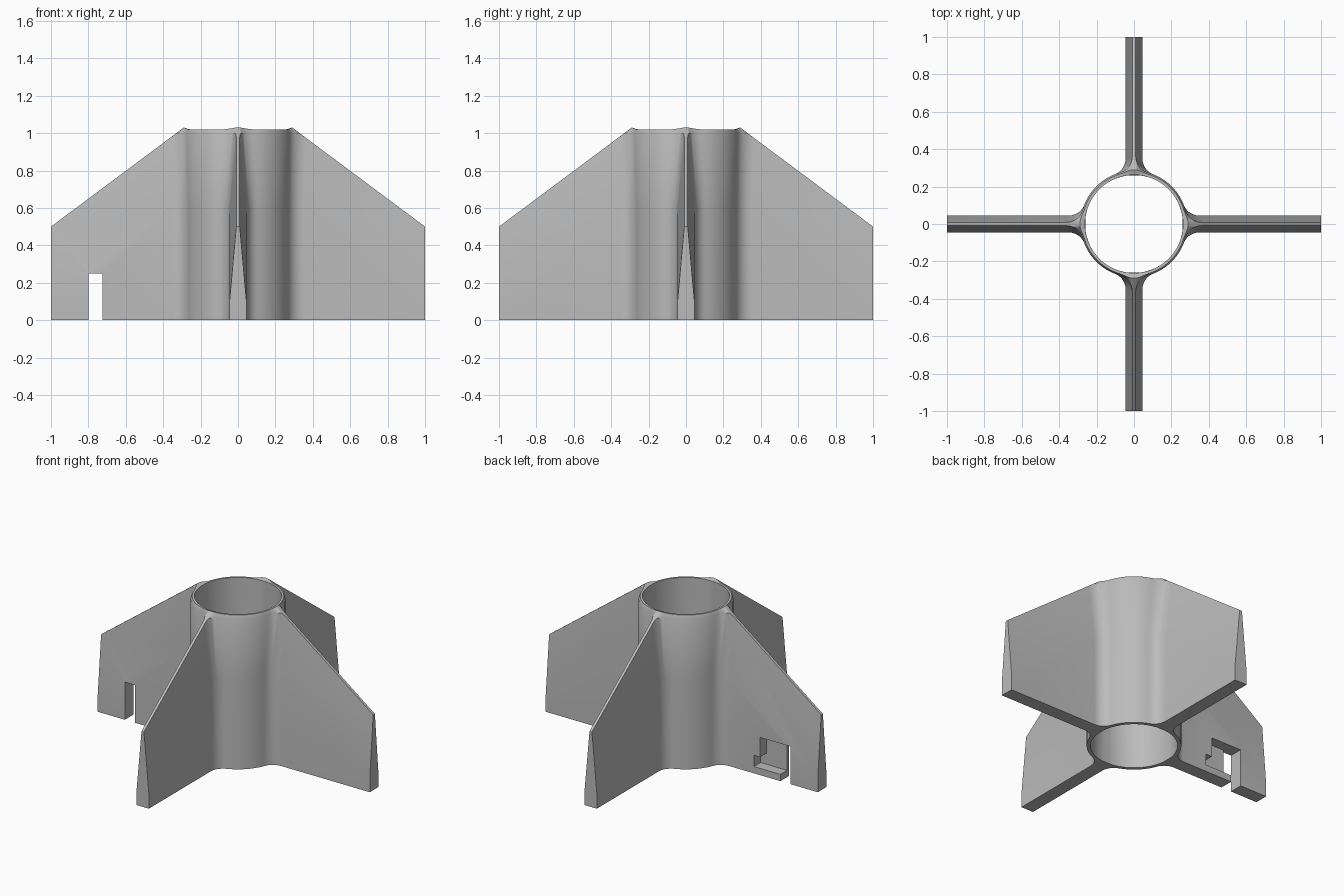
import bpy, bmesh
from math import sin, cos, atan2, sqrt, pi, radians
from mathutils import Vector

if "Cube" in bpy.data.objects:
    bpy.data.objects.remove(bpy.data.objects["Cube"], do_unlink=True)

TUBE_R, BORE_R, FILLET = 0.285, 0.262, 0.09
FIN_LOW, FIN_TOP, TAPER = 0.045, 0.009, 0.4
RIM_Z, TIP_Z, SLOPE = 1.02, 0.5, 0.745

grey = bpy.data.materials.new("plain_grey")
grey.use_nodes = True
colour = (0.5, 0.5, 0.5, 1)
grey.diffuse_color = colour
grey.node_tree.nodes["Principled BSDF"].inputs["Base Color"].default_value = colour


def quadrant(t):
    """Plan outline from one fin tip to the next: fin, fillet, tube arc, fillet, fin."""
    cy = t + FILLET
    cx = sqrt((TUBE_R + FILLET) ** 2 - cy ** 2)
    a = atan2(cy, cx)
    half = [(1, t)]
    for i in range(8):
        ang = -pi / 2 - (pi / 2 - a) * i / 7
        half.append((cx + FILLET * cos(ang), cy + FILLET * sin(ang)))
    for i in range(1, 8):
        b = a + (pi / 4 - a) * i / 7
        half.append((TUBE_R * cos(b), TUBE_R * sin(b)))
    return half + [(y, x) for x, y in half[-2::-1]]


def outline(t):
    pts = []
    for q in range(4):
        c, s = round(cos(q * pi / 2)), round(sin(q * pi / 2))
        pts += [(c * x - s * y, s * x + c * y) for x, y in quadrant(t)]
    return pts


def crest(x, y):
    """Height of the sloping fin ridge, or of the tube shoulder."""
    return min(TIP_Z + SLOPE * (1 - max(abs(x), abs(y))), 1.0)


def polar_ring(bm, pts, r, z, bump_r=0, bump_z=0):
    ring = []
    for x, y in pts:
        a = atan2(y, x)
        b = max(0, cos(4 * a)) ** 4
        rr = r + bump_r * b
        ring.append(bm.verts.new((rr * cos(a), rr * sin(a), z + bump_z * b)))
    return ring


def bridge(bm, a, b):
    n = len(a)
    for i in range(n):
        j = (i + 1) % n
        bm.faces.new((a[i], a[j], b[j], b[i]))


# Tube and four tapered fins as one closed body
bm = bmesh.new()
low, high = outline(FIN_LOW), outline(FIN_TOP)
base = [bm.verts.new((x, y, 0)) for x, y in low]
shoulder = [bm.verts.new((x, y, crest(x, y) - TAPER)) for x, y in low]
ridge = [bm.verts.new((x, y, crest(x, y))) for x, y in high]
bridge(bm, base, shoulder)
bridge(bm, shoulder, ridge)

# Fin undersides and ridges, leaving a tube outline without the tips
n = len(low)
per = n // 4
trimmed = [i for i in range(n) if i % per not in (0, per - 1)]
for ring in (base, ridge):
    for q in range(4):
        k = q * per
        bm.faces.new((ring[k - 1], ring[k], ring[k + 1], ring[k - 2]))

# Rounded rim and bore
rim = polar_ring(bm, [high[i] for i in trimmed], 0.276, RIM_Z, 0.014, 0.01)
bore_top = polar_ring(bm, [high[i] for i in trimmed], BORE_R, RIM_Z)
bore_low = polar_ring(bm, [low[i] for i in trimmed], BORE_R, 0)
bridge(bm, [ridge[i] for i in trimmed], rim)
bridge(bm, rim, bore_top)
bridge(bm, bore_top, bore_low)
bridge(bm, bore_low, [base[i] for i in trimmed])
bmesh.ops.recalc_face_normals(bm, faces=bm.faces)

mesh = bpy.data.meshes.new("finned_tube")
bm.to_mesh(mesh)
bm.free()
body = bpy.data.objects.new("finned_tube", mesh)
bpy.context.collection.objects.link(body)
mesh.materials.append(grey)
bpy.context.view_layer.objects.active = body
body.select_set(True)


def cut_box(name, lo, hi):
    """Subtract a box between two corners from the body."""
    lo, hi = Vector(lo), Vector(hi)
    bpy.ops.mesh.primitive_cube_add(size=1, location=(lo + hi) / 2)
    cutter = bpy.context.object
    cutter.name = name
    cutter.scale = hi - lo
    cutter.hide_render = True
    cutter.data.materials.append(grey)
    mod = body.modifiers.new(name, "BOOLEAN")
    mod.operation, mod.solver, mod.object = "DIFFERENCE", "EXACT", cutter
    bpy.context.view_layer.objects.active = body
    bpy.ops.object.modifier_apply(modifier=name)
    bpy.data.objects.remove(cutter, do_unlink=True)


# Through slot, and the stepped pocket behind it on the back of the right fin
cut_box("slot_cutter", (-0.8, -0.1, -0.1), (-0.725, 0.1, 0.25))
cut_box("pocket_cutter", (-0.76, -0.025, 0.045), (-0.575, 0.1, 0.25))
cut_box("step_cutter", (-0.6, -0.025, 0.045), (-0.53, 0.1, 0.12))

bpy.ops.object.select_all(action="DESELECT")
body.select_set(True)
bpy.context.view_layer.objects.active = body
bpy.ops.object.shade_smooth_by_angle(angle=radians(30))
